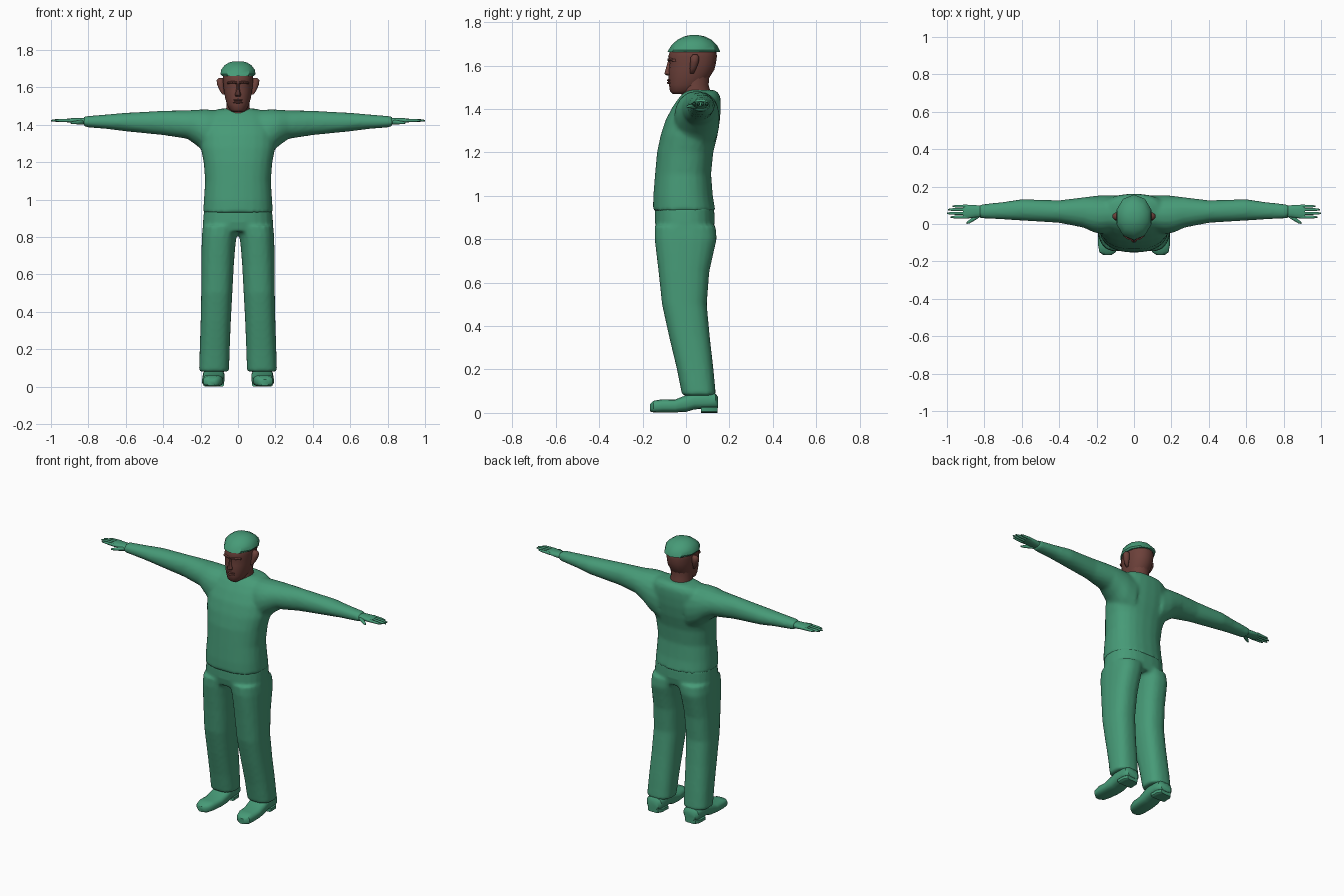
import bpy, bmesh, math
from mathutils import Vector


def material(name, rgb):
    m = bpy.data.materials.new(name)
    m.diffuse_color = (*rgb, 1)
    return m


GREEN = material("green cloth", (0.062, 0.325, 0.185))
SKIN = material("brown skin", (0.150, 0.052, 0.042))


def loft(bm, rings, axis="z", n=16, p=2.0, side=1):
    """Skin closed sections; each ring is (position, a0, a1, b0, b1)."""
    loops = []
    for t, a0, a1, b0, b1 in rings:
        loop = []
        for i in range(n):
            ang = 2 * math.pi * (i + 0.5) / n
            c, s = math.cos(ang), math.sin(ang)
            a = (a0 + a1) / 2 + (a1 - a0) / 2 * math.copysign(abs(c) ** (2 / p), c)
            b = (b0 + b1) / 2 + (b1 - b0) / 2 * math.copysign(abs(s) ** (2 / p), s)
            x, y, z = {"z": (a, b, t), "x": (t, a, b), "y": (a, t, b)}[axis]
            loop.append(bm.verts.new((x * side, y, z)))
        loops.append(loop)
    for l0, l1 in zip(loops, loops[1:]):
        for i in range(n):
            j = (i + 1) % n
            bm.faces.new((l0[i], l0[j], l1[j], l1[i]))
    bm.faces.new(loops[0])
    bm.faces.new(loops[-1])


def make(name, bm, mat, angle=40):
    bmesh.ops.recalc_face_normals(bm, faces=bm.faces[:])
    me = bpy.data.meshes.new(name)
    bm.to_mesh(me)
    bm.free()
    me.materials.append(mat)
    ob = bpy.data.objects.new(name, me)
    bpy.context.collection.objects.link(ob)
    bpy.ops.object.select_all(action="DESELECT")
    ob.select_set(True)
    bpy.context.view_layer.objects.active = ob
    bpy.ops.object.shade_smooth_by_angle(angle=math.radians(angle))
    return ob


def fuse(ob, voxel, rounds):
    """Merge overlapping shells into one soft skin."""
    r = ob.modifiers.new("fuse", "REMESH")
    r.mode, r.voxel_size, r.use_smooth_shade = "VOXEL", voxel, True
    s = ob.modifiers.new("soften", "SMOOTH")
    s.factor, s.iterations = 0.5, rounds
    deps = bpy.context.evaluated_depsgraph_get()
    me = bpy.data.meshes.new_from_object(ob.evaluated_get(deps))
    ob.modifiers.clear()
    ob.data = me


# Shirt: torso and sleeves
bm = bmesh.new()
loft(bm, [
    (0.93, -0.187, 0.187, -0.153, 0.136), (1.00, -0.183, 0.183, -0.151, 0.124),
    (1.10, -0.176, 0.176, -0.143, 0.116), (1.20, -0.184, 0.184, -0.134, 0.126),
    (1.28, -0.200, 0.200, -0.117, 0.146), (1.35, -0.200, 0.200, -0.094, 0.157),
    (1.41, -0.190, 0.190, -0.062, 0.161), (1.45, -0.170, 0.170, -0.034, 0.160),
    (1.475, -0.140, 0.140, -0.010, 0.150), (1.487, -0.09, 0.09, 0.01, 0.13)],
    n=24, p=2.4)
for side in (1, -1):
    loft(bm, [
        (0.10, -0.05, 0.155, 1.20, 1.480), (0.17, -0.055, 0.155, 1.24, 1.483),
        (0.215, -0.045, 0.15, 1.285, 1.482), (0.27, -0.02, 0.143, 1.325, 1.478),
        (0.40, 0.006, 0.127, 1.345, 1.476), (0.50, 0.012, 0.130, 1.355, 1.470),
        (0.60, 0.018, 0.133, 1.365, 1.465), (0.70, 0.024, 0.118, 1.378, 1.456),
        (0.825, 0.030, 0.105, 1.388, 1.446)], "x", 18, 2.1, side)
shirt = make("shirt", bm, GREEN)
fuse(shirt, 0.011, 4)

# V neckline: cut the chest along two slanted planes and show skin inside
bm = bmesh.new()
bm.from_mesh(shirt.data)
for sx in (1, -1):
    zone = [f for f in bm.faces if abs(f.calc_center_median().x) < 0.11
            and f.calc_center_median().y < 0.07 and f.calc_center_median().z > 1.37]
    geom = set(zone)
    for f in zone:
        geom.update(f.edges)
        geom.update(f.verts)
    bmesh.ops.bisect_plane(bm, geom=list(geom), plane_co=Vector((0, 0, 1.40)),
                           plane_no=Vector((-sx, 0, 1)).normalized())
for f in bm.faces:
    c = f.calc_center_median()
    f.material_index = int(c.z > 1.40 + abs(c.x) and abs(c.x) < 0.078 and c.y < 0.06)
    f.smooth = True
bm.to_mesh(shirt.data)
bm.free()
shirt.data.materials.clear()
shirt.data.materials.append(GREEN)
shirt.data.materials.append(SKIN)

# Trousers: pelvis and two legs
bm = bmesh.new()
loft(bm, [(0.83, -0.188, 0.188, -0.135, 0.125), (0.88, -0.188, 0.188, -0.144, 0.133),
          (0.95, -0.182, 0.182, -0.143, 0.130)], n=24, p=2.5)
for side in (1, -1):
    loft(bm, [
        (0.08, 0.048, 0.209, -0.018, 0.138), (0.20, 0.044, 0.205, -0.042, 0.127),
        (0.35, 0.038, 0.200, -0.078, 0.110), (0.50, 0.030, 0.197, -0.111, 0.096),
        (0.65, 0.022, 0.196, -0.127, 0.108), (0.74, 0.015, 0.195, -0.138, 0.128),
        (0.80, 0.008, 0.194, -0.145, 0.142), (0.86, -0.01, 0.189, -0.145, 0.138)],
        n=20, p=2.5, side=side)
fuse(make("trousers", bm, GREEN), 0.011, 3)

for side, tag in ((1, "left"), (-1, "right")):
    # Shoe with separate heel block
    bm = bmesh.new()
    loft(bm, [
        (-0.166, 0.120, 0.165, 0.006, 0.040), (-0.150, 0.096, 0.186, 0.002, 0.056),
        (-0.110, 0.082, 0.193, 0.002, 0.063), (-0.050, 0.076, 0.192, 0.002, 0.062),
        (0.000, 0.072, 0.190, 0.004, 0.082), (0.040, 0.072, 0.188, 0.016, 0.095),
        (0.100, 0.074, 0.186, 0.018, 0.096), (0.135, 0.078, 0.182, 0.018, 0.090),
        (0.147, 0.092, 0.168, 0.022, 0.075)], "y", 16, 3, side)
    loft(bm, [(0.068, 0.075, 0.186, 0, 0.03), (0.120, 0.078, 0.184, 0, 0.03),
              (0.145, 0.095, 0.168, 0, 0.03)], "y", 12, 5, side)
    make(tag + "_shoe", bm, GREEN)

    # Hand: palm, four fingers and thumb
    bm = bmesh.new()
    loft(bm, [(0.80, 0.040, 0.096, 1.398, 1.438), (0.85, 0.034, 0.102, 1.404, 1.436),
              (0.89, 0.028, 0.104, 1.410, 1.436), (0.915, 0.030, 0.102, 1.414, 1.433)],
         "x", 12, 2.4, side)
    for y, tip in ((0.037, 0.982), (0.057, 1.0), (0.077, 0.995), (0.095, 0.97)):
        loft(bm, [(0.89, y - .009, y + .009, 1.413, 1.433),
                  (tip - 0.025, y - .008, y + .008, 1.416, 1.431),
                  (tip, y - .004, y + .004, 1.419, 1.427)], "x", 8, 2, side)
    loft(bm, [(0.825, 0.035, 0.065, 1.400, 1.428), (0.858, 0.014, 0.042, 1.402, 1.424),
              (0.880, 0.002, 0.024, 1.404, 1.420), (0.895, 0.000, 0.010, 1.406, 1.415)],
         "x", 8, 2, side)
    make(tag + "_hand", bm, GREEN, 60)

    # Ear
    bm = bmesh.new()
    loft(bm, [(1.563, 0.070, 0.084, 0.018, 0.036), (1.585, 0.072, 0.100, 0.016, 0.048),
              (1.615, 0.072, 0.113, 0.018, 0.060), (1.638, 0.072, 0.116, 0.020, 0.062),
              (1.650, 0.076, 0.106, 0.030, 0.054)], "z", 8, 2, side)
    make(tag + "_ear", bm, SKIN, 60)

# Neck
bm = bmesh.new()
loft(bm, [(1.42, -0.070, 0.070, -0.025, 0.125), (1.47, -0.066, 0.066, -0.022, 0.118),
          (1.51, -0.062, 0.062, -0.022, 0.105), (1.56, -0.064, 0.064, -0.02, 0.11)])
make("neck", bm, SKIN)

# Head, with brow, nose, lips and chin
bm = bmesh.new()
loft(bm, [
    (1.468, -0.028, 0.028, -0.060, 0.010), (1.482, -0.046, 0.046, -0.074, 0.050),
    (1.510, -0.060, 0.060, -0.078, 0.085), (1.545, -0.070, 0.070, -0.080, 0.108),
    (1.580, -0.076, 0.076, -0.080, 0.130), (1.610, -0.079, 0.079, -0.076, 0.138),
    (1.640, -0.081, 0.081, -0.082, 0.142), (1.680, -0.080, 0.080, -0.070, 0.140),
    (1.710, -0.060, 0.060, -0.035, 0.105)], n=18, p=2.2)
make("head", bm, SKIN, 60)
bm = bmesh.new()
loft(bm, [(1.553, -0.014, 0.014, -0.088, -0.06), (1.561, -0.018, 0.018, -0.101, -0.06),
          (1.580, -0.011, 0.011, -0.096, -0.06), (1.620, -0.007, 0.007, -0.084, -0.06)],
     n=8)
make("nose", bm, SKIN)
bm = bmesh.new()
for z in (1.520, 1.532):
    loft(bm, [(-0.026, -0.076, -0.066, z - .003, z + .003),
              (0.0, -0.089, -0.066, z - .006, z + .006),
              (0.026, -0.076, -0.066, z - .003, z + .003)], "x", 8)
make("lips", bm, SKIN)
bm = bmesh.new()
for side in (1, -1):
    loft(bm, [(0.006, -0.086, -0.06, 1.618, 1.632), (0.03, -0.085, -0.06, 1.621, 1.636),
              (0.058, -0.066, -0.04, 1.618, 1.630)], "x", 8, 2, side)
make("brow", bm, SKIN)

# Cap with a flared rim
bm = bmesh.new()
loft(bm, [
    (1.662, -0.090, 0.090, -0.086, 0.158), (1.672, -0.098, 0.098, -0.080, 0.154),
    (1.695, -0.094, 0.094, -0.066, 0.142), (1.718, -0.076, 0.076, -0.040, 0.118),
    (1.734, -0.050, 0.050, -0.008, 0.086), (1.740, -0.022, 0.022, 0.018, 0.058)],
    n=10, p=2.1)
make("cap", bm, GREEN, 35)
